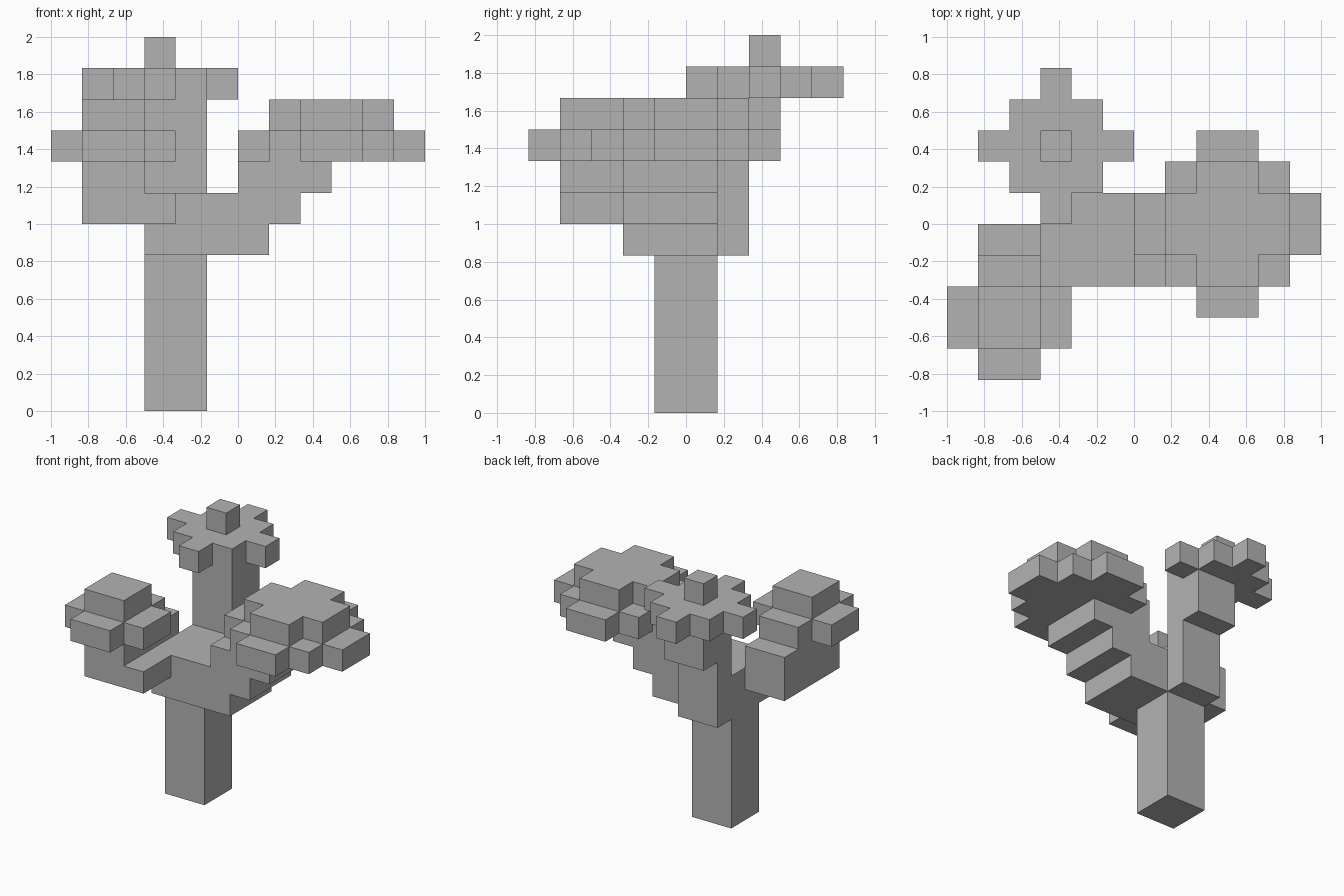
import bpy
import bmesh
import math
from mathutils import Vector

CELL = 1 / 6

if "Cube" in bpy.data.objects:
    bpy.data.objects.remove(bpy.data.objects["Cube"], do_unlink=True)

grey = bpy.data.materials.new("plain_grey")
grey.use_nodes = True
colour = (0.45, 0.45, 0.45, 1)
grey.diffuse_color = colour
grey.node_tree.nodes["Principled BSDF"].inputs["Base Color"].default_value = colour


def block(x, y, z):
    """All grid cells inside the given x, y and z ranges."""
    return {(i, j, k) for i in range(*x) for j in range(*y) for k in range(*z)}


parts = {
    "trunk": block((-3, -1), (-1, 1), (0, 5)),
    # Stepped branch rising to the left
    "left_branch": block((-3, 1), (-2, 1), (5, 6))
    | block((-3, 2), (-2, 1), (6, 7))
    | block((0, 3), (-2, 1), (7, 8)),
    # Branch bending round to the front
    "front_branch": block((-5, -3), (-4, 0), (6, 8))
    | block((-3, -2), (-4, -2), (6, 7)),
    # Upright branch leaning to the back
    "back_branch": block((-3, -1), (1, 2), (5, 8))
    | block((-3, -1), (1, 3), (8, 10)),
    # Wide crown: rounded lower layer, cross-shaped upper layer
    "left_crown": block((0, 6), (-1, 1), (8, 9))
    | block((1, 5), (-2, 2), (8, 9))
    | block((2, 4), (-3, 3), (8, 9))
    | block((1, 5), (-1, 1), (9, 10))
    | block((2, 4), (-2, 2), (9, 10)),
    # Cross-shaped crown with a raised centre
    "front_crown": block((-6, -2), (-4, -2), (8, 9))
    | block((-5, -3), (-5, -1), (8, 9))
    | block((-5, -3), (-4, -2), (9, 10)),
    # Small star-shaped crown with a tip
    "back_crown": block((-4, -1), (1, 4), (10, 11))
    | block((-5, 0), (2, 3), (10, 11))
    | block((-3, -2), (0, 5), (10, 11))
    | block((-3, -2), (2, 3), (11, 12)),
}

filled = set().union(*parts.values())


def build(name, cells):
    """Skin the exposed sides of the cells and merge flat regions."""
    bm = bmesh.new()
    for cell in sorted(cells):
        for axis in range(3):
            for side in (-1, 1):
                neighbour = list(cell)
                neighbour[axis] += side
                if tuple(neighbour) in filled:
                    continue
                normal, u = Vector(), Vector()
                normal[axis] = side / 2
                u[(axis + 1) % 3] = 0.5
                v = normal.cross(u) * 2
                centre = Vector(cell) + Vector((0.5, 0.5, 0.5)) + normal
                corners = (-u - v, u - v, u + v, v - u)
                bm.faces.new([bm.verts.new((centre + c) * CELL) for c in corners])
    bmesh.ops.remove_doubles(bm, verts=bm.verts, dist=CELL / 100)
    bmesh.ops.dissolve_limit(bm, angle_limit=math.radians(1),
                             verts=bm.verts, edges=bm.edges)
    bm.normal_update()
    mesh = bpy.data.meshes.new(name)
    bm.to_mesh(mesh)
    bm.free()
    mesh.materials.append(grey)
    bpy.context.collection.objects.link(bpy.data.objects.new(name, mesh))


for part_name, part_cells in parts.items():
    build(part_name, part_cells)
